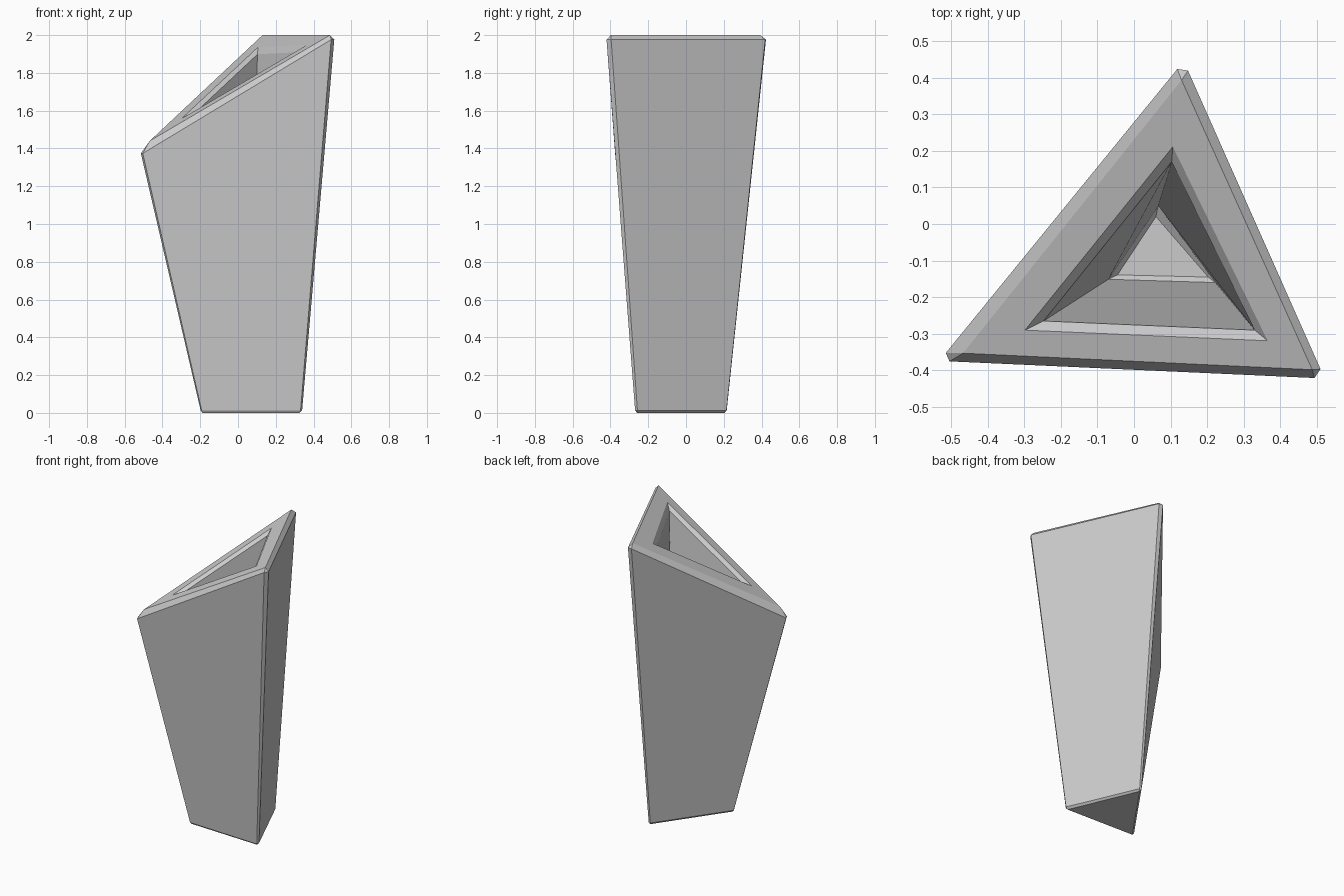
import bpy, bmesh
from mathutils import Vector

if "Cube" in bpy.data.objects:
    bpy.data.objects.remove(bpy.data.objects["Cube"])

# Triangles are listed as left, right, back corners


def tri(points, z=None):
    return [Vector(p) if z is None else Vector((p[0], p[1], z)) for p in points]


# Flat caps (rim and underside) and the side walls' sharp corners before chamfering
rim = tri([(-0.467, -0.353, 1.44), (0.487, -0.398, 2.0), (0.130, 0.393, 2.0)])
underside = tri([(-0.187, -0.240), (0.324, -0.259), (0.126, 0.205)], 0)
wall_top = tri([(-0.532, -0.374, 1.374), (0.521, -0.422, 1.976), (0.136, 0.445, 1.976)])
wall_base = tri([(-0.206, -0.247), (0.345, -0.270), (0.128, 0.227)], 0.013)

n = (rim[1] - rim[0]).cross(rim[2] - rim[0])


def on_rim(x, y, drop=0):
    d = n.x * (x - rim[0].x) + n.y * (y - rim[0].y)
    return Vector((x, y, rim[0].z - d / n.z - drop))


# Cavity rings: chamfered mouth and floor
floor_z = 0.5
mouth = [on_rim(-0.298, -0.290), on_rim(0.365, -0.319), on_rim(0.106, 0.211)]
inner_top = [on_rim(-0.247, -0.265, 0.025), on_rim(0.330, -0.290, 0.025), on_rim(0.103, 0.170, 0.025)]
inner_base = tri([(-0.070, -0.151), (0.222, -0.160), (0.066, 0.050)], floor_z + 0.013)
floor = tri([(-0.045, -0.139), (0.203, -0.145), (0.060, 0.020)], floor_z)

bm = bmesh.new()


def verts(points):
    return [bm.verts.new(p) for p in points]


def bridge(a, b):
    for i in range(len(a)):
        j = (i + 1) % len(a)
        bm.faces.new((a[i], a[j], b[j], b[i]))


def cut_corners(points, c):
    """Two points per corner, each moved along one adjacent edge."""
    out = []
    for i, p in enumerate(points):
        for q in (points[i - 1], points[(i + 1) % 3]):
            d = Vector((q.x - p.x, q.y - p.y, 0)).normalized()
            out.append(p + d * c)
    return verts(out)


def chamfer(ring, cap):
    """Join a six-point wall ring to a three-point cap."""
    for i in range(3):
        j = (i + 1) % 3
        bm.faces.new((ring[2 * i], ring[2 * i + 1], cap[i]))
        bm.faces.new((ring[2 * i + 1], ring[2 * j], cap[j], cap[i]))


# Outer shell
low, high = cut_corners(wall_base, 0.014), cut_corners(wall_top, 0.028)
under, top = verts(underside), verts(rim)
bridge(low, high)
chamfer(low, under)
chamfer(high, top)
bm.faces.new(under)

# Rim, chamfered mouth, cavity walls, chamfered floor
rings = [top] + [verts(r) for r in (mouth, inner_top, inner_base, floor)]
for a, b in zip(rings, rings[1:]):
    bridge(a, b)
bm.faces.new(rings[-1])

bmesh.ops.recalc_face_normals(bm, faces=bm.faces)
mesh = bpy.data.meshes.new("planter")
bm.to_mesh(mesh)
bm.free()
planter = bpy.data.objects.new("planter", mesh)
bpy.context.collection.objects.link(planter)
